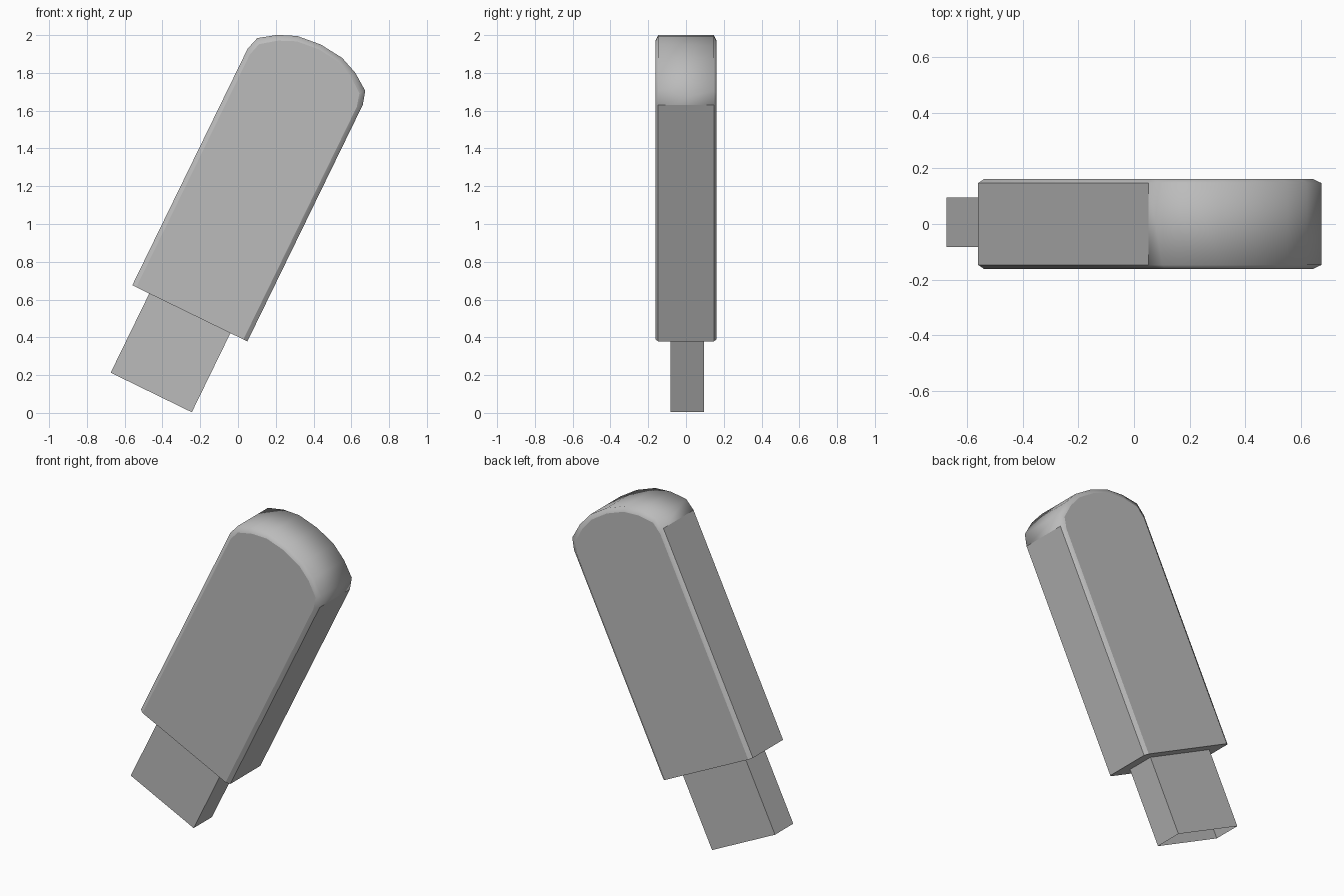
import bpy
import bmesh
import math

if "Cube" in bpy.data.objects:
    bpy.data.objects.remove(bpy.data.objects["Cube"], do_unlink=True)

TILT = math.radians(26)
ORIGIN = (-0.255, 0, 0.527)

grey = bpy.data.materials.new("plain grey")
grey.use_nodes = True
grey.diffuse_color = (0.5, 0.5, 0.5, 1)
grey.node_tree.nodes["Principled BSDF"].inputs["Base Color"].default_value = (0.5, 0.5, 0.5, 1)


def finish(bm, name):
    """Turn the mesh into a leaning object."""
    bmesh.ops.recalc_face_normals(bm, faces=bm.faces)
    mesh = bpy.data.meshes.new(name)
    bm.to_mesh(mesh)
    bm.free()
    mesh.materials.append(grey)
    obj = bpy.data.objects.new(name, mesh)
    bpy.context.collection.objects.link(obj)
    obj.location = ORIGIN
    obj.rotation_euler = (0, TILT, 0)
    return obj


# Case: rounded outline with bevelled front and back rims
half = [(0.339, 0), (0.339, 1.394), (0.318, 1.466), (0.23, 1.528), (0.132, 1.569)]
outline = half + [(0, 1.583)] + [(-x, z) for x, z in reversed(half)]
layers = [(-0.162, 0.93, 0.983), (-0.147, 1, 1), (0.147, 1, 1), (0.162, 0.93, 0.983)]

bm = bmesh.new()
rings = [[bm.verts.new((x * sx, y, z * sz)) for x, z in outline] for y, sx, sz in layers]
flat = [bm.faces.new(rings[0]), bm.faces.new(rings[-1])]
count = len(outline)
for level, (a, b) in enumerate(zip(rings, rings[1:])):
    for i in range(count):
        j = (i + 1) % count
        face = bm.faces.new((a[i], a[j], b[j], b[i]))
        long_side = i in (0, count - 2)
        if i == count - 1 or (long_side and level == 1):
            flat.append(face)
# Flat panels keep crisp borders, the domed end and rims blend
for face in bm.faces:
    face.smooth = face not in flat
for face in flat:
    for edge in face.edges:
        edge.smooth = False
finish(bm, "case")

# Plug: a box with a hollow open end
bm = bmesh.new()
bmesh.ops.create_cube(bm, size=1)
for v in bm.verts:
    v.co.x *= 0.478
    v.co.y = v.co.y * 0.178 + 0.006
    v.co.z = 0.0 if v.co.z > 0 else -0.466
bm.normal_update()
end = min(bm.faces, key=lambda f: f.calc_center_median().z)
bmesh.ops.inset_region(bm, faces=[end], thickness=0.02)
for v in end.verts:
    v.co.z += 0.4
finish(bm, "plug")
